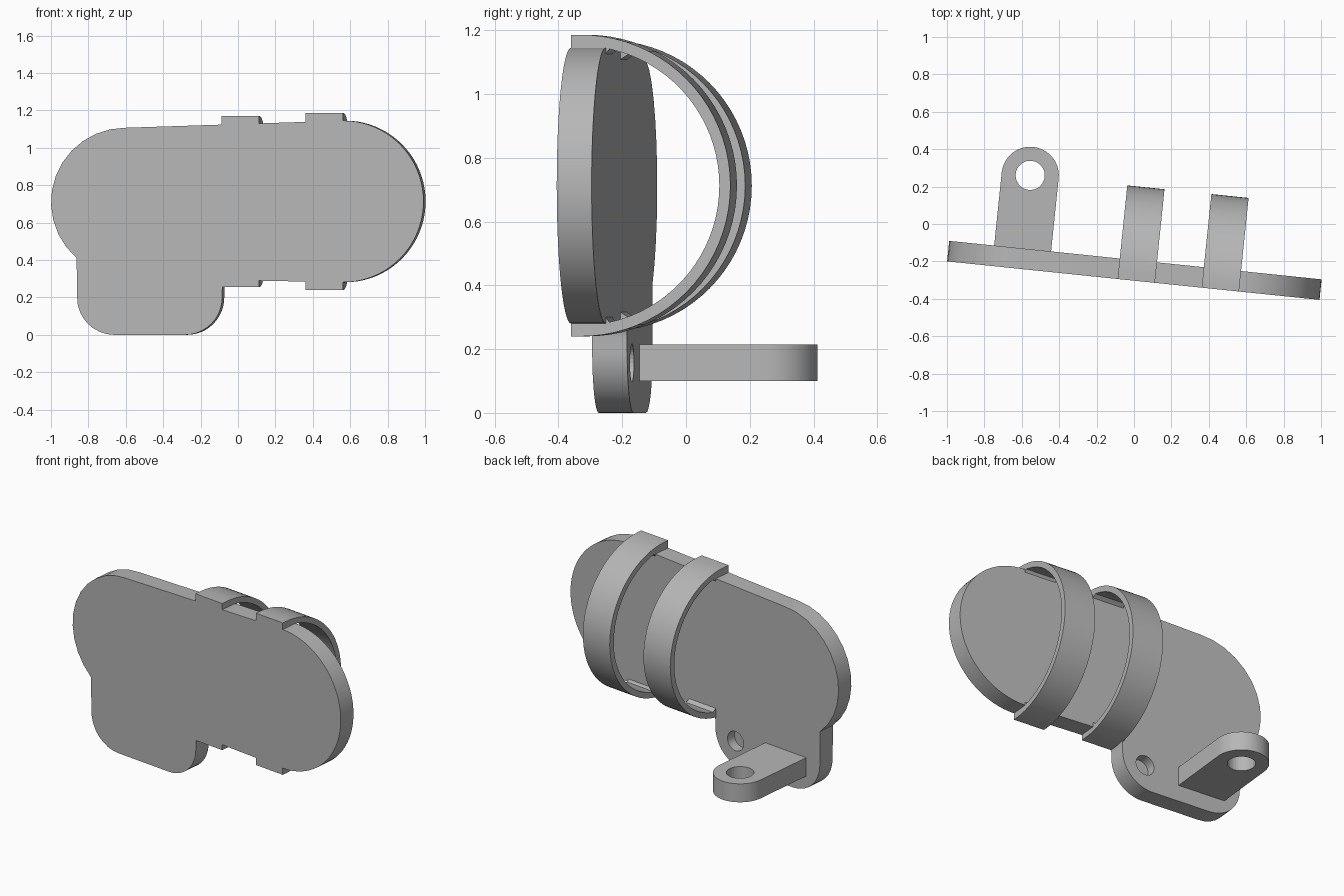
import bpy, bmesh, math
from mathutils import Matrix, Vector

cube = bpy.data.objects.get("Cube")
if cube:
    bpy.data.objects.remove(cube, do_unlink=True)

grey = bpy.data.materials.new("plain grey")
grey.use_nodes = True
colour = (0.47, 0.47, 0.47, 1)
grey.diffuse_color = colour
grey.node_tree.nodes["Principled BSDF"].inputs["Base Color"].default_value = colour

# The whole bracket is turned a little about z; y = 0 is the plate's front face
TURN = Matrix.Translation((0, -0.303, 0)) @ Matrix.Rotation(math.radians(-5.9), 4, 'Z')
THICK = 0.11


def arc(cx, cy, rx, ry, start, end, steps):
    """Points on an elliptic arc, angles in degrees."""
    angles = [math.radians(start + (end - start) * i / steps) for i in range(steps + 1)]
    return [(cx + rx * math.cos(a), cy + ry * math.sin(a)) for a in angles]


def prism(name, outline, axis, low, high):
    """Extrude a flat outline along one axis."""
    place = {'X': lambda p, d: (d, p[0], p[1]),
             'Y': lambda p, d: (p[0], d, p[1]),
             'Z': lambda p, d: (p[0], p[1], d)}[axis]
    bm = bmesh.new()
    face = bm.faces.new([bm.verts.new(place(p, low)) for p in outline])
    result = bmesh.ops.extrude_face_region(bm, geom=[face])
    shift = Vector(place((0, 0), high - low))
    bmesh.ops.translate(bm, vec=shift,
                        verts=[g for g in result["geom"] if isinstance(g, bmesh.types.BMVert)])
    bmesh.ops.recalc_face_normals(bm, faces=bm.faces)
    bm.transform(TURN)
    mesh = bpy.data.meshes.new(name)
    bm.to_mesh(mesh)
    bm.free()
    mesh.materials.append(grey)
    obj = bpy.data.objects.new(name, mesh)
    bpy.context.collection.objects.link(obj)
    return obj


def cut(obj, cutter):
    """Drill a hole and keep the cutter hidden."""
    mod = obj.modifiers.new("hole", 'BOOLEAN')
    mod.operation = 'DIFFERENCE'
    mod.solver = 'EXACT'
    mod.object = cutter
    cutter.hide_render = True
    cutter.hide_viewport = True
    cutter.display_type = 'WIRE'


def smooth(obj, angle):
    bpy.ops.object.select_all(action='DESELECT')
    obj.select_set(True)
    bpy.context.view_layer.objects.active = obj
    bpy.ops.object.shade_smooth_by_angle(angle=math.radians(angle))


# Back plate: two round ends with a foot below the left end
outline = (arc(0.565, 0.713, 0.432, 0.432, -90, 90, 40)
           + arc(-0.605, 0.71, 0.4, 0.397, 90, 229, 12)
           + arc(-0.665, 0.2, 0.2, 0.2, 180, 270, 8)
           + arc(-0.285, 0.2, 0.2, 0.2, 270, 360, 12)
           + arc(-0.035, 0.24, 0.05, 0.052, 180, 90, 5))
plate = prism("back_plate", outline, 'Y', 0, THICK)
cut(plate, prism("plate_hole_cutter", arc(-0.235, 0.157, 0.06, 0.06, 0, 348.75, 31),
                 'Y', 0.05, THICK + 0.05))

# Two half-round straps standing behind the plate
BACK, BAND = 0.503, 0.035
straps = []
for name, left, bottom, top in (("inner_strap", -0.088, 0.256, 1.169),
                                ("outer_strap", 0.364, 0.24, 1.186)):
    mid, half = (top + bottom) / 2, (top - bottom) / 2
    centre = BACK - half
    outer = arc(centre, mid, half, half, -90, 90, 40)
    inner = arc(centre, mid, half - BAND, half - BAND, 78, -78, 36)
    foot = half - BAND - 0.025
    profile = ([(0, bottom)] + outer + [(0, top), (0, mid + foot), (THICK, mid + foot)]
               + inner + [(THICK, mid - foot), (0, mid - foot)])
    straps.append(prism(name, profile, 'X', left, left + 0.2))

# Mounting tab with a round end and a bolt hole
TAB_X, TAB_Y, TAB_R = -0.61, 0.503, 0.153
tab = prism("mounting_tab", [(TAB_X - TAB_R, THICK - 0.02), (TAB_X + TAB_R, THICK - 0.02)]
            + arc(TAB_X, TAB_Y, TAB_R, TAB_R, 0, 180, 24), 'Z', 0.1, 0.215)
cut(tab, prism("tab_hole_cutter", arc(TAB_X, TAB_Y, 0.078, 0.078, 0, 348.75, 31), 'Z', 0.05, 0.3))

for part in [plate, tab] + straps:
    smooth(part, 30)
